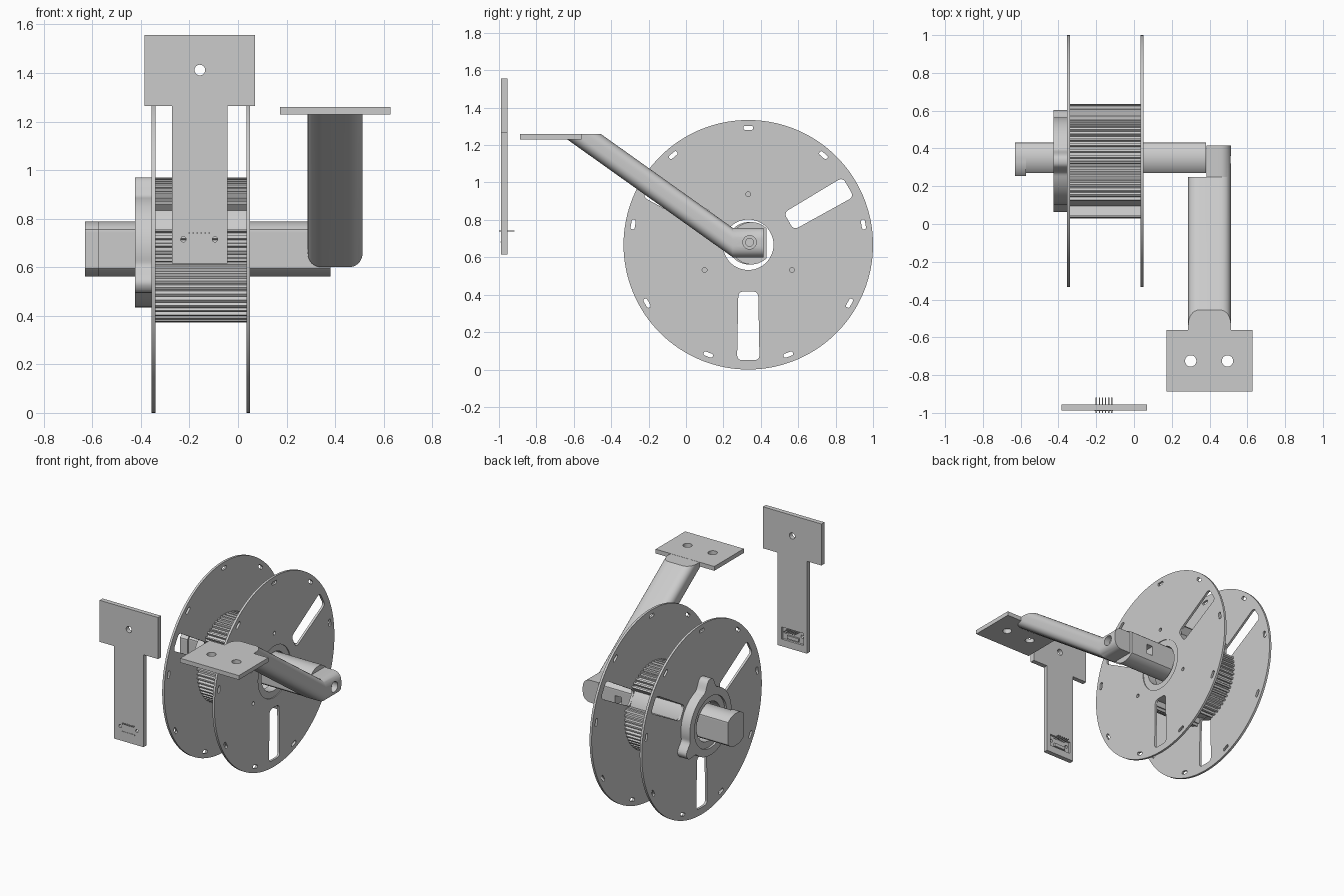
import bpy, bmesh
from math import sin, cos, pi, exp, radians
from mathutils import Matrix, Vector

if "Cube" in bpy.data.objects:
    bpy.data.objects.remove(bpy.data.objects["Cube"])

CY, CZ = 0.333, 0.667          # spool axis (y, z)
PLANES = {                     # local (u, v, depth) -> world
    "yz": Matrix(((0, 0, 1), (1, 0, 0), (0, 1, 0))).to_4x4(),
    "xz": Matrix(((1, 0, 0), (0, 0, -1), (0, 1, 0))).to_4x4(),
    "xy": Matrix.Identity(4),
}


def add_object(name, bm):
    bmesh.ops.remove_doubles(bm, verts=bm.verts, dist=1e-5)
    bmesh.ops.recalc_face_normals(bm, faces=bm.faces)
    me = bpy.data.meshes.new(name)
    bm.to_mesh(me)
    bm.free()
    ob = bpy.data.objects.new(name, me)
    bpy.context.scene.collection.objects.link(ob)
    return ob


def slab(name, loops, plane, lo, hi):
    """Outline plus holes, filled and extruded between lo and hi on the plane's axis."""
    cu = bpy.data.curves.new(name + "_outline", "CURVE")
    cu.dimensions, cu.fill_mode, cu.extrude = "2D", "BOTH", (hi - lo) / 2
    for loop in loops:
        sp = cu.splines.new("POLY")
        sp.points.add(len(loop) - 1)
        for p, (u, v) in zip(sp.points, loop):
            p.co = (u, v, 0, 1)
        sp.use_cyclic_u = True
    tmp = bpy.data.objects.new("outline", cu)
    bpy.context.scene.collection.objects.link(tmp)
    dg = bpy.context.evaluated_depsgraph_get()
    me = bpy.data.meshes.new_from_object(tmp.evaluated_get(dg))
    bm = bmesh.new()
    bm.from_mesh(me)
    bpy.data.objects.remove(tmp)
    bpy.data.curves.remove(cu)
    bpy.data.meshes.remove(me)
    mid = (lo + hi) / 2
    if plane == "xz":
        mid = -mid
    bm.transform(PLANES[plane] @ Matrix.Translation((0, 0, mid)))
    return add_object(name, bm)


def loft(name, rings):
    bm = bmesh.new()
    vs = [[bm.verts.new(p) for p in r] for r in rings]
    n = len(vs[0])
    for a, b in zip(vs, vs[1:]):
        for i in range(n):
            bm.faces.new((a[i], a[(i + 1) % n], b[(i + 1) % n], b[i]))
    bm.faces.new(vs[0])
    bm.faces.new(vs[-1])
    return add_object(name, bm)


def circle(u, v, r, n=48):
    return [(u + r * cos(2 * pi * i / n), v + r * sin(2 * pi * i / n)) for i in range(n)]


def rounded(pts, r, n=6):
    """Polygon with softened corners."""
    out = []
    pts = [Vector(p) for p in pts]
    for i, p in enumerate(pts):
        a = p + (pts[i - 1] - p).normalized() * r
        b = p + (pts[(i + 1) % len(pts)] - p).normalized() * r
        for k in range(n + 1):
            t = k / n
            w = 0.83 * 2 * t * (1 - t)
            d = (1 - t) ** 2 + w + t * t
            out.append(tuple((a * (1 - t) ** 2 + p * w + b * t * t) / d))
    return out


def rect(u0, u1, v0, v1):
    return [(u0, v0), (u1, v0), (u1, v1), (u0, v1)]


def about_axis(pts, deg):
    """Place (radial, tangential) points around the spool axis."""
    c, s = cos(radians(deg)), sin(radians(deg))
    return [(CY + x * c - y * s, CZ + x * s + y * c) for x, y in pts]


def polar(fn, n):
    return [(CY + fn(2 * pi * i / n) * cos(2 * pi * i / n),
             CZ + fn(2 * pi * i / n) * sin(2 * pi * i / n)) for i in range(n)]


def cut(ob, cutter):
    m = ob.modifiers.new("cut", "BOOLEAN")
    m.operation, m.solver, m.object = "DIFFERENCE", "EXACT", cutter
    bpy.context.view_layer.objects.active = ob
    bpy.ops.object.modifier_apply(modifier=m.name)
    bpy.data.objects.remove(cutter)


def off_third(a, start):
    """Signed angle to the nearest of three evenly spaced directions."""
    return (a - radians(start) + pi / 3) % (2 * pi / 3) - pi / 3


# Spool flanges: rim slots, three windows, screw holes and bore
window = rounded([(0.25, -0.053), (0.617, -0.06), (0.617, 0.06), (0.25, 0.053)], 0.028)
rim_slot = rounded(rect(-0.011, 0.011, -0.026, 0.026), 0.009, 3)
rim_slot = [(x + 0.625, y) for x, y in rim_slot]
flange_loops = [circle(CY, CZ, 0.667, 128), circle(CY, CZ, 0.18, 64)]
flange_loops += [about_axis(rim_slot, 90 + 40 * i) for i in range(9)]
flange_loops += [about_axis(window, 30 + 120 * i) for i in range(3)]
flange_loops += [about_axis(circle(0.27, 0, 0.013, 20), 90 + 120 * i) for i in range(3)]
slab("left_flange", flange_loops, "yz", -0.356, -0.34)
slab("right_flange", flange_loops, "yz", 0.034, 0.05)


# Ribbed drum, notched where the windows pass through
def drum_radius(a):
    if abs(off_third(a, 30)) < 0.21:
        return 0.25
    return 0.303 if (a * 60 / (2 * pi)) % 1 < 0.5 else 0.286


slab("ribbed_drum", [polar(drum_radius, 480), circle(CY, CZ, 0.18, 64)], "yz", -0.34, 0.034)

# Three-lobed bearing holder and the two bearing rings
lobes = polar(lambda a: 0.232 + 0.071 * exp(-(abs(off_third(a, 90)) / 0.19) ** 3), 180)
slab("bearing_holder", [lobes, circle(CY, CZ, 0.18, 64)], "yz", -0.425, -0.356)
for name, lo, hi in (("left_bearing", -0.41, -0.34), ("right_bearing", -0.02, 0.044)):
    slab(name, [circle(CY, CZ, 0.18, 64), circle(CY, CZ, 0.135, 64)], "yz", lo, hi)

# Flat-sided shaft with end lip and a nut pocket in the rear face
SY, SZ, SR = 0.35, 0.675, 0.113
section = [(min(max(u, SY - 0.081), SY + 0.081), v) for u, v in circle(SY, SZ, SR, 96)]
shaft = slab("shaft", [section], "yz", -0.575, 0.38)
cut(shaft, slab("cutter", [rect(0.2, 0.25, 0.64, 0.71)], "xz", 0.36, 0.5))
lip = [(u - 0.015 if u < SY else u, v) for u, v in section]
slab("shaft_end_lip", [lip], "yz", -0.63, -0.572)

# Bent arm: horizontal end, then sloping up to the mounting plate
prof = rounded(rect(0.287, 0.513, 0.6, 0.757), 0.06, 8)
arm = loft("support_arm", [[(x, y, z + dz) for x, z in prof]
                           for y, dz in ((0.415, 0), (0.25, 0), (-0.75, 0.712))])
bm = bmesh.new()
bm.from_mesh(arm.data)
res = bmesh.ops.bisect_plane(bm, geom=bm.verts[:] + bm.edges[:] + bm.faces[:],
                             plane_co=(0, 0, 1.259), plane_no=(0, 0, 1), clear_outer=True)
bmesh.ops.holes_fill(bm, edges=[e for e in bm.edges if e.is_boundary])
bmesh.ops.recalc_face_normals(bm, faces=bm.faces)
bm.to_mesh(arm.data)
bm.free()
cut(arm, slab("cutter", [rect(0.25, 0.6, 0.5, 0.9)], "yz", 0.2, 0.383))
cut(arm, slab("cutter", [circle(0.34, 0.68, 0.021, 32)], "yz", 0.3, 0.6))
cut(arm, slab("cutter", [circle(0.34, 0.68, 0.036, 32)], "yz", 0.47, 0.6))

# Mounting plate with two screw holes
slab("mounting_plate", [rect(0.172, 0.628, -0.888, -0.56),
                        circle(0.3, -0.725, 0.03, 32), circle(0.495, -0.725, 0.03, 32)],
     "xy", 1.23, 1.26)

# T-shaped sensor bracket with a pocket in its rear face
tee = [(-0.272, 0.615), (-0.044, 0.615), (-0.044, 1.265), (0.07, 1.265),
       (0.07, 1.557), (-0.385, 1.557), (-0.385, 1.265), (-0.272, 1.265)]
bracket = slab("sensor_bracket", [tee, circle(-0.157, 1.412, 0.022, 32),
                                  circle(-0.225, 0.715, 0.011, 16),
                                  circle(-0.095, 0.715, 0.011, 16)], "xz", -0.988, -0.955)
cut(bracket, slab("cutter", [rect(-0.245, -0.075, 0.665, 0.75)], "xz", -0.97, -0.9))

# Sensor: small chip and six header pins
slab("sensor_chip", [rect(-0.205, -0.115, 0.677, 0.7)], "xz", -0.975, -0.958)
slab("sensor_edge", [rect(-0.21, -0.11, 0.678, 0.684)], "xz", -0.991, -0.985)
for i in range(6):
    x = -0.2 + 0.0165 * i
    slab("header_pin_%d" % (i + 1), [rect(x - 0.003, x + 0.003, 0.738, 0.744)], "xz", -1.0, -0.918)

# Smooth curved faces, keep edges crisp
bpy.ops.object.select_all(action="SELECT")
bpy.context.view_layer.objects.active = arm
bpy.ops.object.shade_smooth_by_angle(angle=radians(28))
